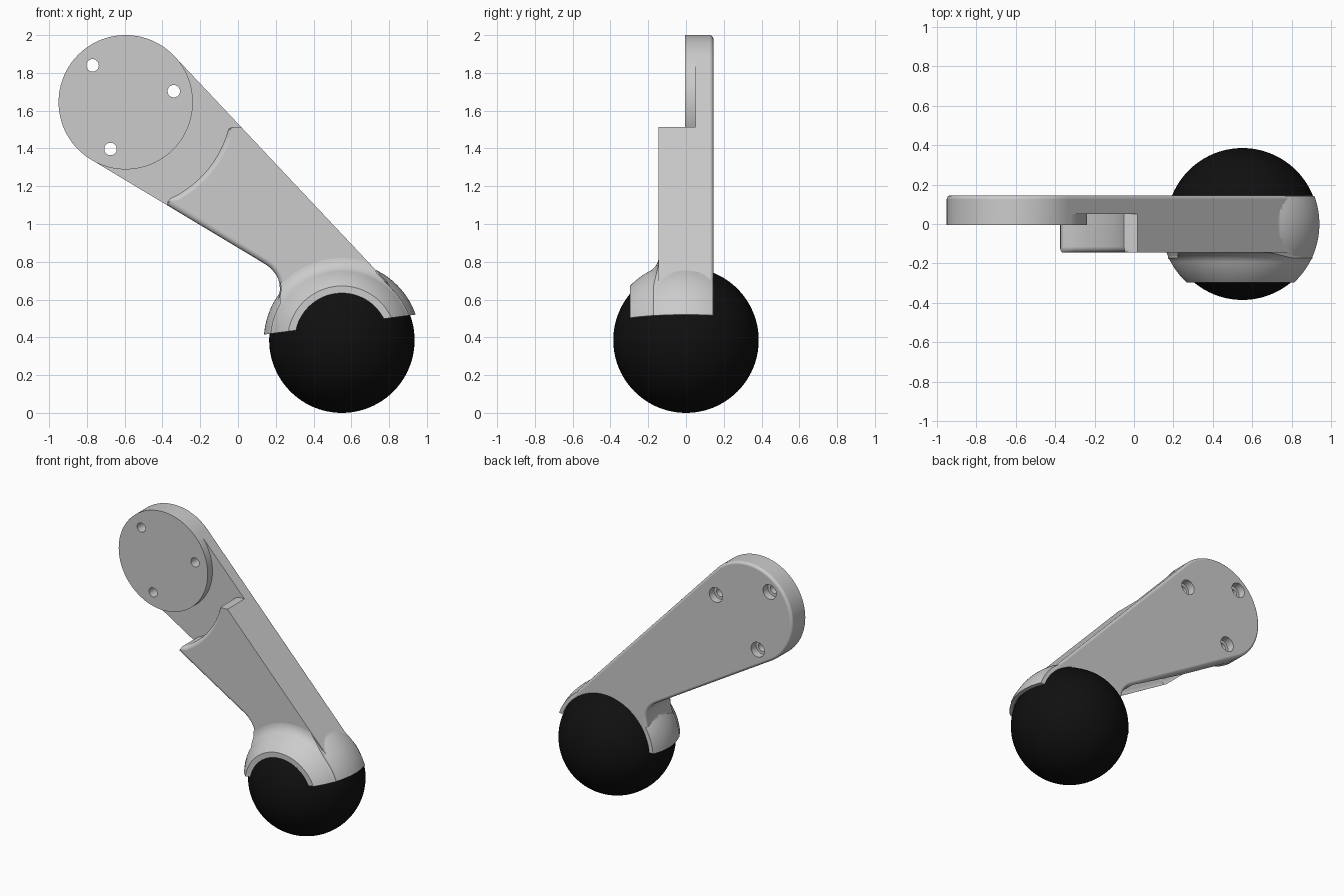
import bpy, bmesh
from math import sin, cos, pi, radians
from mathutils import Matrix, Vector

if "Cube" in bpy.data.objects:
    bpy.data.objects.remove(bpy.data.objects["Cube"])

DISC, BALL = (-0.595, 1.645), (0.55, 0.385)   # x, z centres


def finish(name, bm):
    bmesh.ops.remove_doubles(bm, verts=bm.verts, dist=1e-6)
    bmesh.ops.recalc_face_normals(bm, faces=bm.faces)
    me = bpy.data.meshes.new(name)
    bm.to_mesh(me)
    bm.free()
    ob = bpy.data.objects.new(name, me)
    bpy.context.collection.objects.link(ob)
    return ob


def lathe(name, profile, centre, closed=False, n=128):
    """Turn (radius, y) points around a y-parallel axis."""
    bm = bmesh.new()
    rings = [[bm.verts.new((centre[0] + r * cos(2 * pi * i / n), y,
                            centre[1] + r * sin(2 * pi * i / n))) for i in range(n)]
             if r > 0 else [bm.verts.new((centre[0], y, centre[1]))] * n for r, y in profile]
    pairs = list(zip(rings, rings[1:])) + ([(rings[-1], rings[0])] if closed else [])
    for a, b in pairs:
        for i in range(n):
            j = (i + 1) % n
            bm.faces.new(dict.fromkeys((a[i], a[j], b[j], b[i])))
    return finish(name, bm)


def loft(name, outline, levels):
    """Stack an x-z outline along y; each level is (y, inset, weights)."""
    pts = [Vector(p) for p in outline]
    normals = []
    for i, p in enumerate(pts):
        a = (p - pts[i - 1]).normalized()
        b = (pts[(i + 1) % len(pts)] - p).normalized()
        d = (a + b).normalized()
        normals.append(Vector((-d.y, d.x)))
    bm = bmesh.new()
    rings = []
    for y, inset, w in levels:
        q = [p + m * inset * k for p, m, k in zip(pts, normals, w)]
        rings.append([bm.verts.new((v.x, y, v.y)) for v in q])
    n = len(pts)
    for a, b in zip(rings, rings[1:]):
        for i in range(n):
            j = (i + 1) % n
            bm.faces.new((a[i], a[j], b[j], b[i]))
    bm.faces.new(rings[0])
    bm.faces.new(rings[-1])
    return finish(name, bm)


def boolean(target, tool, op):
    mod = target.modifiers.new("cut", 'BOOLEAN')
    mod.operation, mod.object, mod.solver = op, tool, 'EXACT'
    bpy.context.view_layer.objects.active = target
    bpy.ops.object.modifier_apply(modifier=mod.name)
    bpy.data.objects.remove(tool)


def arc(c, r, a0, a1, n):
    return [(c[0] + r * cos(radians(a0 + (a1 - a0) * i / n)),
             c[1] + r * sin(radians(a0 + (a1 - a0) * i / n))) for i in range(n + 1)]


def sphere(name, r):
    bm = bmesh.new()
    bmesh.ops.create_uvsphere(bm, u_segments=96, v_segments=48, radius=r,
                              matrix=Matrix.Translation((BALL[0], 0, BALL[1])))
    return finish(name, bm)


# Arm: tapered outline between disc and ball, rounded back and lower front edges
head = arc(DISC, 0.355, 43.36, 239.04, 72)
neck = [(0.12, 0.802), (0.145, 0.787), (0.168, 0.77), (0.187, 0.75), (0.202, 0.73),
        (0.213, 0.708), (0.22, 0.682), (0.222, 0.65), (0.215, 0.61)]
tail = arc(BALL, 0.385, 150, 403.36, 80)
outline = head + neck + tail
ones = [1] * len(outline)
front = [0] * (len(head) - 1) + [1] * (len(neck) + 1) + [0] * len(tail)
quarter = [pi / 2 * i / 5 for i in range(6)]
levels = [(-0.145 + 0.03 * (1 - cos(t)), 0.03 * (1 - sin(t)), front) for t in quarter]
levels += [(0.125 + 0.02 * sin(t), 0.02 * (1 - cos(t)), ones) for t in quarter]
arm = loft("caster_arm", outline, levels)

# Step: thin the arm around the mounting disc, with a rounded curved shoulder
lower = [(-0.37, 1.02), (-0.375, 1.10), (-0.372, 1.118), (-0.36, 1.135)]
curve = arc(DISC, 0.562, -61, -18, 24)
upper = [(-0.05, 1.505), (-0.03, 1.513), (0.3, 1.513), (0.3, 2.2), (-1.2, 2.2), (-1.2, 1.02)]
w = [0, 0.3, 0.3, 0.6] + [1] * len(curve) + [0.4, 0, 0, 0, 0, 0]
levels = [(0.05, 0, w)]
levels += [(-0.115 - 0.0302 * sin(t), -0.03 * (1 - cos(t)), w) for t in quarter]
levels += [(-0.3, -0.03, w)]
step = loft("step_cutter", lower + curve + upper, levels)
keep = lathe("disc_keep", [(0, -0.005), (0.356, -0.005), (0.356, 0.2), (0, 0.2)], DISC)
boolean(step, keep, 'DIFFERENCE')
boolean(arm, step, 'DIFFERENCE')

# Hood: sphere slice over the ball
ys = [-0.297 + 0.44 * i / 32 for i in range(33)]
hood = lathe("hood", [(0, ys[0])] + [((0.413 ** 2 - y * y) ** 0.5, y) for y in ys]
             + [(0, ys[-1])], BALL)
boolean(arm, hood, 'UNION')

# Fillet blending the arm front into the hood
ring = [(0.4447 + 0.09 * cos(radians(a)), -0.2345 + 0.09 * sin(radians(a)))
        for a in [90 + 62 * i / 10 for i in range(11)]]
fillet = lathe("fillet", ring + [(0.30, -0.19), (0.30, -0.13), (0.4447, -0.13)], BALL, True)
limit = loft("fillet_limit", outline, [(-0.4, 0.006, ones), (0, 0.006, ones)])
boolean(fillet, limit, 'INTERSECT')
boolean(arm, fillet, 'UNION')

# Ball socket and sloped lower rim
boolean(arm, sphere("socket_cutter", 0.388), 'DIFFERENCE')
bm = bmesh.new()
bmesh.ops.create_cube(bm, size=2, matrix=Matrix.Translation((0.55, 0, 0.469))
                      @ Matrix.Rotation(radians(-7.5), 4, 'Y') @ Matrix.Translation((0, 0, -1)))
boolean(arm, finish("rim_cutter", bm), 'DIFFERENCE')

# Counterbored screw holes
for c in [(-0.77, 1.84), (-0.34, 1.703), (-0.675, 1.397)]:
    hole = lathe("hole_cutter", [(0, -0.1), (0.033, -0.1), (0.033, 0.09), (0.053, 0.09),
                                 (0.053, 0.2), (0, 0.2)], c, n=32)
    boolean(arm, hole, 'DIFFERENCE')

# Black ball
ball = sphere("caster_ball", 0.385)
mat = bpy.data.materials.new("black")
mat.diffuse_color = (0.005, 0.005, 0.005, 1)
mat.use_nodes = True
mat.node_tree.nodes["Principled BSDF"].inputs["Base Color"].default_value = mat.diffuse_color
ball.data.materials.append(mat)

for ob in (arm, ball):
    bpy.ops.object.select_all(action='DESELECT')
    ob.select_set(True)
    bpy.context.view_layer.objects.active = ob
    bpy.ops.object.shade_smooth_by_angle(angle=radians(28))
mod = arm.modifiers.new("normals", 'WEIGHTED_NORMAL')
mod.keep_sharp = True
